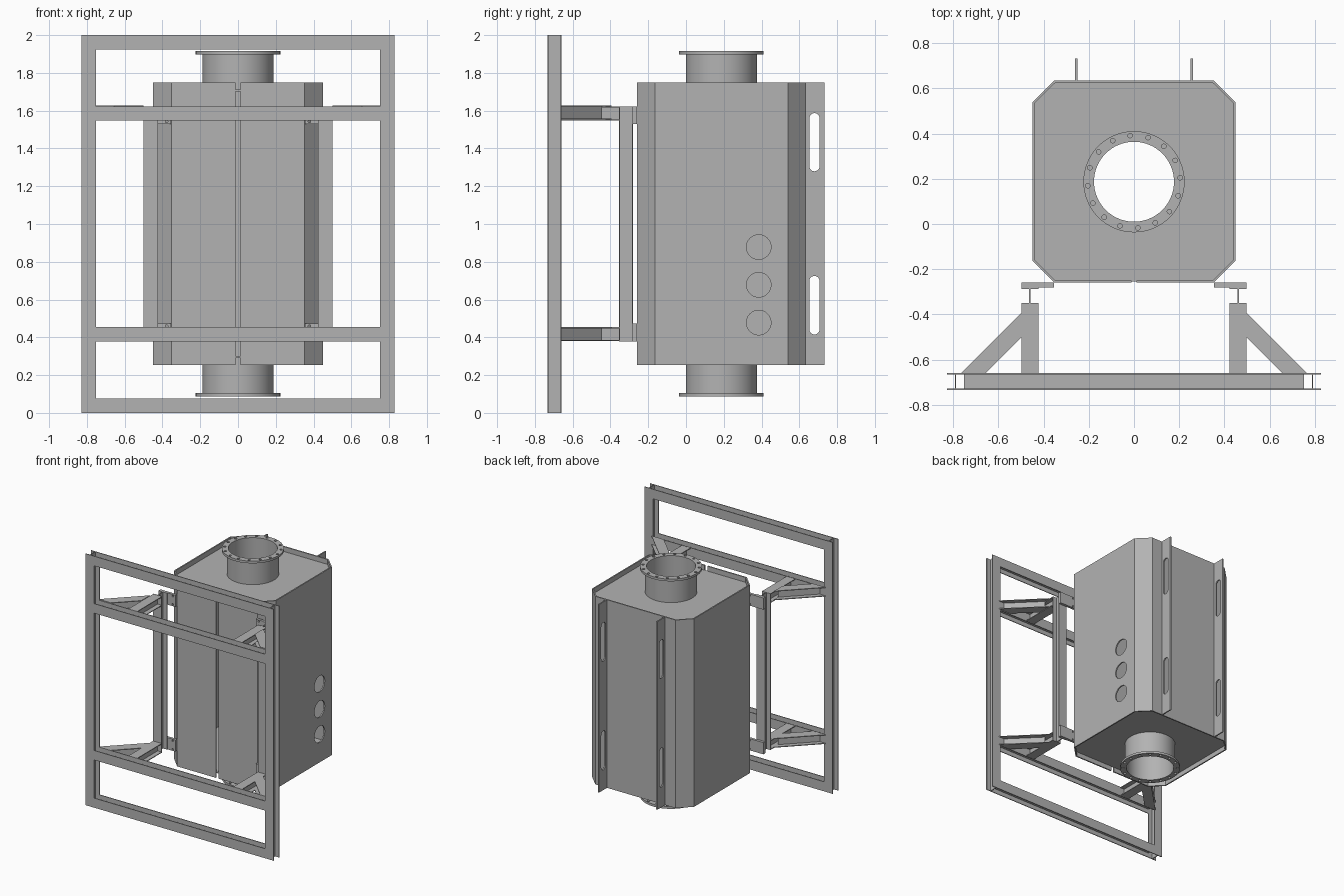
import bpy, bmesh, math
from mathutils import Matrix, Vector

cube = bpy.data.objects.get("Cube")
if cube:
    bpy.data.objects.remove(cube)

steel = bpy.data.materials.new("grey_steel")
steel.use_nodes = True
steel.diffuse_color = (0.45, 0.45, 0.45, 1)
steel.node_tree.nodes["Principled BSDF"].inputs["Base Color"].default_value = (0.45, 0.45, 0.45, 1)

THICK = 0.006
X, Y, Z = Vector((1, 0, 0)), Vector((0, 1, 0)), Vector((0, 0, 1))


def finish(name, bm):
    bmesh.ops.remove_doubles(bm, verts=bm.verts, dist=1e-5)
    bmesh.ops.recalc_face_normals(bm, faces=bm.faces)
    mesh = bpy.data.meshes.new(name)
    bm.to_mesh(mesh)
    bm.free()
    mesh.shade_smooth()
    mesh.set_sharp_from_angle(angle=math.radians(30))
    mesh.materials.append(steel)
    obj = bpy.data.objects.new(name, mesh)
    bpy.context.scene.collection.objects.link(obj)
    return obj


def circle(cx, cy, r, n=64):
    return [(cx + r * math.cos(math.tau * i / n), cy + r * math.sin(math.tau * i / n))
            for i in range(n)]


def rect(x0, x1, y0, y1):
    return [(x0, y0), (x1, y0), (x1, y1), (x0, y1)]


def slot(cx, y0, y1, r, n=12):
    top = [(cx + r * math.cos(math.pi * i / n), y1 - r + r * math.sin(math.pi * i / n))
           for i in range(n + 1)]
    return top + [(2 * cx - x, y0 + y1 - y) for x, y in top]


def plate(name, loops, lo, hi, axis="z"):
    """Flat plate from an outline plus hole outlines, spanning lo..hi along an axis."""
    curve = bpy.data.curves.new(name, "CURVE")
    curve.dimensions, curve.fill_mode = "2D", "BOTH"
    curve.extrude = (hi - lo) / 2
    for loop in loops:
        spline = curve.splines.new("POLY")
        spline.points.add(len(loop) - 1)
        for point, (a, b) in zip(spline.points, loop):
            point.co = (a, b, 0, 1)
        spline.use_cyclic_u = True
    temp = bpy.data.objects.new(name, curve)
    bpy.context.scene.collection.objects.link(temp)
    mesh = bpy.data.meshes.new_from_object(temp.evaluated_get(bpy.context.evaluated_depsgraph_get()))
    bm = bmesh.new()
    bm.from_mesh(mesh)
    bpy.data.objects.remove(temp)
    bpy.data.curves.remove(curve)
    bpy.data.meshes.remove(mesh)
    cols = {"z": (X, Y, Z), "x": (Y, Z, X), "y": (X, Z, -Y)}[axis]
    shift = {"x": X, "y": Y, "z": Z}[axis] * (lo + hi) / 2
    turn = Matrix(cols).transposed().to_4x4()
    bmesh.ops.transform(bm, matrix=Matrix.Translation(shift) @ turn, verts=bm.verts)
    return finish(name, bm)


def beam(name, start, end, normal, cuts=(None, None), width=0.076, depth=0.074):
    """H-section beam; flanges face the normal, ends optionally cut on a slant."""
    start, end = Vector(start), Vector(end)
    d = (end - start).normalized()
    side = normal.cross(d)
    w, h, t = width / 2, depth / 2, THICK / 2
    half = [(w, -h), (w, -h + THICK), (t, -h + THICK), (t, h - THICK), (w, h - THICK), (w, h)]
    profile = half + [(-a, b) for a, b in reversed(half)]
    bm = bmesh.new()
    rings = []
    for origin, cut in zip((start, end), cuts):
        cut = cut or d
        ring = []
        for a, b in profile:
            off = side * a + normal * b
            ring.append(bm.verts.new(origin + off - d * (off.dot(cut) / d.dot(cut))))
        rings.append(ring)
        bm.faces.new(ring)
    for i in range(len(profile)):
        j = (i + 1) % len(profile)
        bm.faces.new((rings[0][i], rings[0][j], rings[1][j], rings[1][i]))
    return finish(name, bm)


def wall(name, path, z0, z1, thick):
    """Bent sheet following a plan path (counter-clockwise), thickened inwards."""
    pts = [Vector(p) for p in path]
    inner = []
    for i, p in enumerate(pts):
        dirs = [(pts[k + 1] - pts[k]).normalized() for k in (i - 1, i) if 0 <= k < len(pts) - 1]
        norms = [Vector((-q.y, q.x)) for q in dirs]
        n = sum(norms, Vector((0, 0))).normalized()
        inner.append(p + n * thick / n.dot(norms[0]))
    outline = [tuple(p) for p in pts + inner[::-1]]
    return plate(name, [outline], z0, z1)


# Outer mounting frame
FY = -0.697
LEVELS = (("lower", 0.417), ("upper", 1.585))
for s, tag in ((-1, "right"), (1, "left")):
    beam(f"frame_upright_{tag}", (s * 0.79, FY, 0), (s * 0.79, FY, 2), Y)
for tag, z in (("bottom", 0.038), ("top", 1.962)) + LEVELS:
    beam(f"frame_rail_{tag}", (-0.752, FY, z), (0.752, FY, z), Y)

# Posts, support arms, braces and fixing tabs
for s, tag in ((-1, "right"), (1, "left")):
    px = s * 0.461
    beam(f"post_{tag}", (px, -0.318, 0.379), (px, -0.318, 1.623), Y)
    for level, z in LEVELS:
        up = 0.005 if level == "upper" else 0
        beam(f"arm_{level}_{tag}", (px, -0.66, z), (px, -0.354, z), Z)
        beam(f"brace_{level}_{tag}", (s * 0.711, -0.66, z + up), (s * 0.499, -0.448, z + up),
             Z, cuts=(Y, X))
        z0, z1 = (1.53, 1.623) if up else (0.379, 0.472)
        xs = sorted((s * 0.354, s * 0.499))
        holes = [circle(s * 0.378, zz, 0.007, 12) for zz in (z0 + 0.013, z1 - 0.013)]
        plate(f"tab_{level}_{tag}", [rect(*xs, z0, z1)] + holes, -0.281, -0.26, "y")

# Cabinet shell: two front halves with a gap, back, and the side with ports
Z0, Z1, SHEET = 0.254, 1.75, 0.01
F, B, W, C, YF, YB = -0.26, 0.635, 0.449, 0.353, -0.163, 0.54
wall("cabinet_front_panel", [(0.012, F), (C, F), (W, YF)], Z0, Z1, SHEET)
wall("cabinet_wrap_panel", [(W, YB), (C, B), (-C, B), (-W, YB), (-W, YF), (-C, F), (-0.012, F)],
     Z0, Z1, SHEET)
ports = [circle(0.385, z, 0.065, 48) for z in (0.478, 0.678, 0.878)]
plate("cabinet_port_panel", [rect(YF, YB, Z0, Z1)] + ports, W - SHEET, W, "x")

# Recessed end plates with round ducts and drilled flanges
CY, RO, RI = 0.187, 0.188, 0.177
k = SHEET / 2
octagon = [(C, F + k), (W - k, YF), (W - k, YB), (C, B - k)]
octagon += [(-x, y) for x, y in reversed(octagon)]
bolts = [circle(0.205 * math.cos(a), CY + 0.205 * math.sin(a), 0.01, 16)
         for a in (math.radians(4.9 + 22.5 * i) for i in range(16))]
for tag, sign in (("top", 1), ("bottom", -1)):
    def span(a, b):
        return sorted((1.001 + sign * a, 1.001 + sign * b))
    plate(f"end_plate_{tag}", [octagon, circle(0, CY, RI)], *span(0.70, 0.71))
    plate(f"duct_{tag}", [circle(0, CY, RO), circle(0, CY, RI)], *span(0.705, 0.914))
    plate(f"duct_flange_{tag}", [circle(0, CY, 0.224), circle(0, CY, RO - 0.001)] + bolts,
          *span(0.896, 0.914))

# Slotted ribs on the back
for s, tag in ((-1, "right"), (1, "left")):
    slots = [slot(0.68, 0.415, 0.725, 0.027), slot(0.68, 1.279, 1.587, 0.027)]
    plate(f"back_rib_{tag}", [rect(B - 0.004, 0.733, Z0, Z1)] + slots,
          s * 0.256 - k, s * 0.256 + k, "x")
